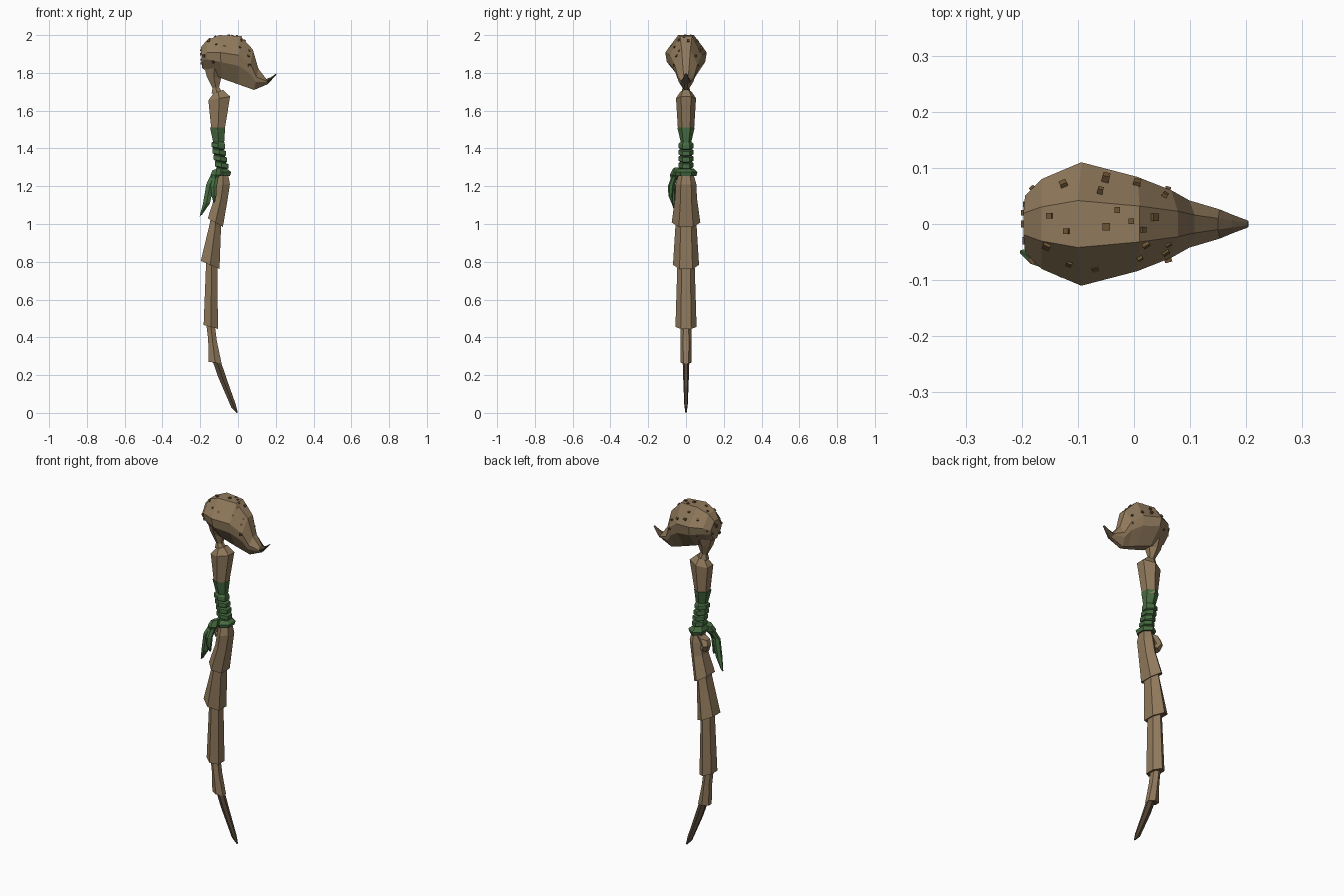
import bpy, bmesh, math
from mathutils import Vector
from mathutils.bvhtree import BVHTree


def material(name, rgb):
    m = bpy.data.materials.new(name)
    m.diffuse_color = (*rgb, 1)
    return m


BARK = material("bark brown", (0.283, 0.195, 0.108))
DARK = material("dark tip brown", (0.09, 0.062, 0.038))
CORE = material("core brown", (0.16, 0.09, 0.035))
GREEN = material("cloth green", (0.062, 0.15, 0.052))


def skin(name, loops, mats):
    """Join point loops into a closed flat-shaded body; the last cap uses the last material."""
    bm = bmesh.new()
    rows = [[bm.verts.new(p) for p in loop] for loop in loops]
    for a, b in zip(rows, rows[1:]):
        for i in range(len(a)):
            j = (i + 1) % len(a)
            bm.faces.new((a[i], a[j], b[j], b[i]))
    bm.faces.new(rows[0])
    bm.faces.new(rows[-1]).material_index = len(mats) - 1
    bmesh.ops.recalc_face_normals(bm, faces=bm.faces)
    me = bpy.data.meshes.new(name)
    bm.to_mesh(me)
    bm.free()
    for m in mats:
        me.materials.append(m)
    ob = bpy.data.objects.new(name, me)
    bpy.context.collection.objects.link(ob)
    return ob


def hex_ring(x0, z0, x1, z1, hy, y=0.0):
    """Six-sided ring between a left and a right point, flat sides facing left and right."""
    pts = []
    for k in range(6):
        a = math.radians(30 + 60 * k)
        t = math.cos(a) / math.cos(math.radians(30))
        pts.append(Vector(((x0 + x1) / 2 + t * (x1 - x0) / 2, y + math.sin(a) * hy,
                           (z0 + z1) / 2 + t * (z1 - z0) / 2)))
    return pts


def loft(name, rings, *mats):
    return skin(name, [hex_ring(*r) for r in rings], mats)


# overlapping shaft segments, top to bottom
loft("neck", [(-.18, 1.84, -.07, 1.80, .055), (-.165, 1.78, -.09, 1.77, .035),
              (-.135, 1.72, -.10, 1.725, .018), (-.14, 1.69, -.085, 1.70, .025)], BARK, CORE)
loft("shaft_segment_1", [(-.13, 1.69, -.08, 1.71, .03), (-.157, 1.655, -.042, 1.675, .053),
                         (-.14, 1.49, -.072, 1.49, .042)], BARK, CORE)
loft("shaft_segment_2", [(-.105, 1.28, -.055, 1.28, .035), (-.115, 1.21, -.043, 1.21, .055),
                         (-.125, 1.14, -.055, 1.13, .058), (-.16, 1.03, -.08, .985, .076)], BARK, CORE)
loft("shaft_segment_3", [(-.14, 1.06, -.085, 1.04, .05), (-.15, 1.0, -.09, .98, .056),
                         (-.197, .805, -.098, .762, .069)], BARK, CORE)
loft("shaft_segment_4", [(-.168, .82, -.11, .80, .045), (-.182, .465, -.106, .445, .056)], BARK, CORE)
loft("shaft_segment_5", [(-.168, .47, -.122, .46, .028), (-.158, .39, -.112, .38, .03),
                         (-.155, .27, -.087, .262, .028)], BARK, CORE)
loft("bottom_spike", [(-.138, .285, -.092, .275, .018), (-.105, .19, -.06, .18, .015),
                      (-.036, .03, -.012, .045, .009), (-.012, .005, -.002, .005, .004),
                      (-.007, 0, -.003, 0, .003)], DARK)
# broken twig stub on the left of the shaft
loft("twig_stub", [(-.155, 1.235, -.09, 1.25, .028, .015), (-.165, 1.205, -.125, 1.20, .03, .02),
                   (-.15, 1.165, -.10, 1.18, .022, .015)], BARK)

# cloth wrap: smooth cuff, ridged windings, flared hem
wrap = [(-.148, 1.51, -.068, 1.51, .046), (-.132, 1.435, -.073, 1.435, .028)]
for i in range(4):
    z, x = 1.425 - i * .034, -.105 + i * .006
    for dz, w in ((0, .036), (-.022, .036), (-.028, .027)):
        wrap.append((x - w, z + dz + .006, x + w, z + dz - .006, w + .003))
wrap += [(-.115, 1.295, -.055, 1.29, .042), (-.125, 1.275, -.036, 1.275, .06),
         (-.115, 1.255, -.042, 1.255, .055)]
loft("cloth_wrap", wrap, GREEN, CORE)
loft("cloth_knot", [(-.135, 1.285, -.09, 1.30, .025, -.045), (-.145, 1.26, -.09, 1.26, .03, -.055),
                    (-.135, 1.235, -.11, 1.24, .02, -.06)], GREEN)
loft("cloth_tail_long", [(-.14, 1.27, -.10, 1.27, .014, -.05), (-.168, 1.21, -.128, 1.21, .013, -.07),
                         (-.185, 1.11, -.148, 1.11, .011, -.065), (-.203, 1.04, -.19, 1.05, .005, -.05)], GREEN)
loft("cloth_tail_short", [(-.13, 1.26, -.10, 1.26, .014, -.06), (-.145, 1.20, -.112, 1.20, .016, -.08),
                          (-.14, 1.15, -.115, 1.15, .011, -.082), (-.13, 1.115, -.122, 1.115, .004, -.075)], GREEN)


def head_ring(xt, zt, xb, zb, hw):
    """Eight-sided section, widest just above the middle and narrow underneath."""
    half = [(.38, 0), (1, .40), (.92, .62), (.27, 1)]
    side = [Vector((xt + (xb - xt) * f, w * hw, zt + (zb - zt) * f)) for w, f in half]
    return side + [Vector((p.x, -p.y, p.z)) for p in reversed(side)]


# rounded head with a beak that hooks upward
head = skin("head", [head_ring(*s) for s in (
    (-.197, 1.935, -.19, 1.825, .05), (-.165, 1.973, -.165, 1.81, .08), (-.10, 2.0, -.085, 1.77, .11),
    (.01, 1.995, .0, 1.74, .084), (.078, 1.925, .05, 1.722, .06), (.108, 1.822, .085, 1.71, .042),
    (.150, 1.768, .157, 1.74, .026))], [BARK])
skin("beak_tip", [head_ring(*s) for s in (
    (.150, 1.768, .157, 1.74, .026), (.175, 1.777, .18, 1.765, .016), (.203, 1.797, .204, 1.792, .006))], [DARK])

# small studs scattered on the head, dropped onto its surface from several sides
tree = BVHTree.FromPolygons([v.co for v in head.data.vertices], [p.vertices for p in head.data.polygons])
top = [(-.15, .015), (-.125, .07), (-.06, .06), (-.05, .083), (-.03, .025), (-.05, -.005), (-.005, .005),
       (.035, .012), (.015, -.01), (.005, .072), (-.12, -.013), (-.155, -.038), (-.115, -.07),
       (-.07, -.077), (.06, -.035), (.02, -.035), (.01, -.06)]
sides = [(-.18, 1.89), (-.13, 1.86), (.06, 1.84), (.055, 1.89)]
left = [(0, 1.90), (.035, 1.87), (-.03, 1.85), (.02, 1.92)]
rays = [(Vector((x, y, 3)), Vector((0, 0, -1))) for x, y in top]
rays += [(Vector((x, s, z)), Vector((0, -s, 0))) for x, z in sides for s in (-1, 1)]
rays += [(Vector((-1, y, z)), Vector((1, 0, 0))) for y, z in left]
bm = bmesh.new()
for i, (origin, direction) in enumerate(rays):
    hit, normal, _, _ = tree.ray_cast(origin, direction)
    if hit:
        turn = normal.to_track_quat('Z', 'Y').to_matrix().to_4x4()
        turn.translation = hit
        bmesh.ops.create_cube(bm, size=.010 + .003 * (i % 2), matrix=turn)
me = bpy.data.meshes.new("head_studs")
bm.to_mesh(me)
bm.free()
me.materials.append(CORE)
bpy.context.collection.objects.link(bpy.data.objects.new("head_studs", me))
